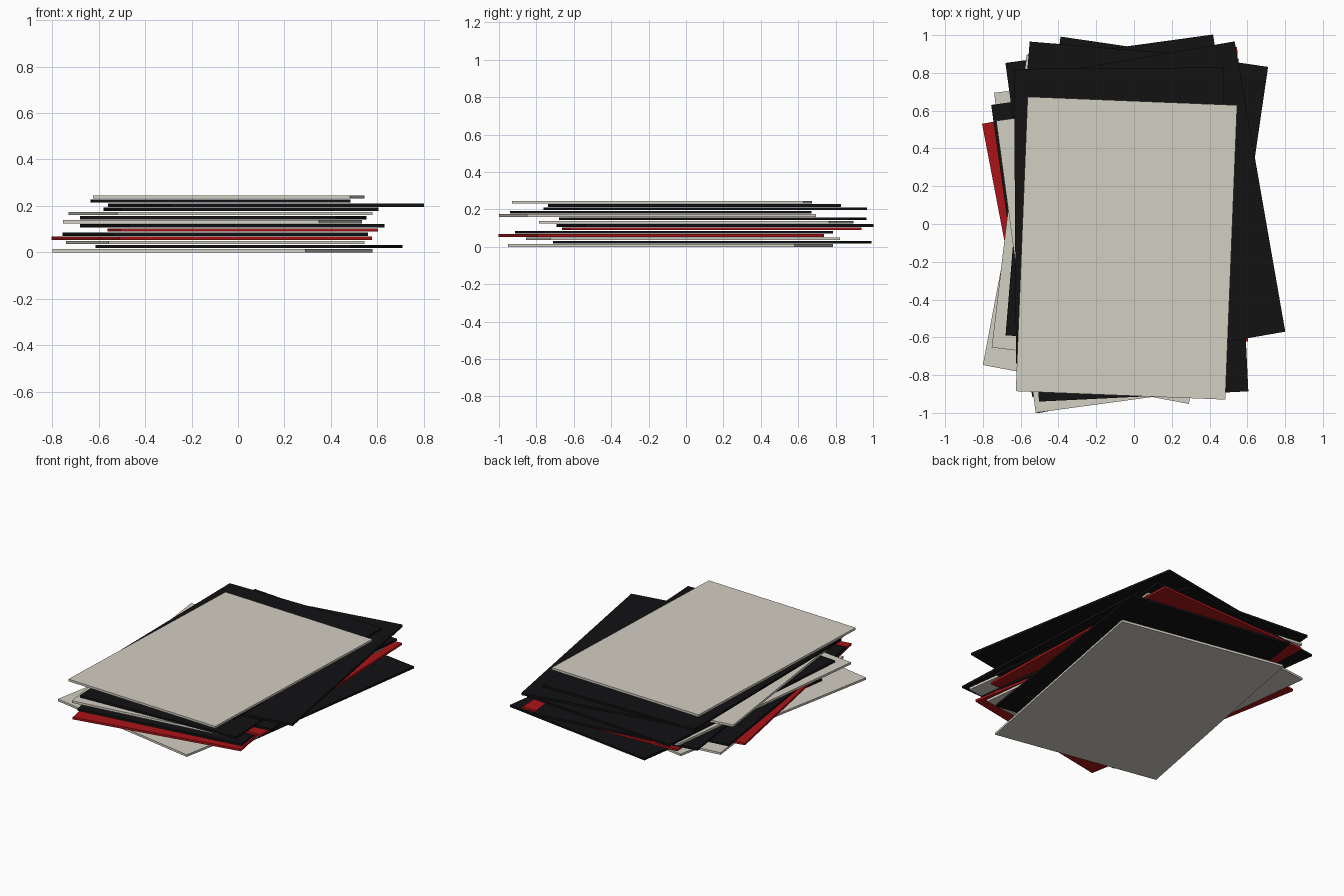
import bpy, math

if "Cube" in bpy.data.objects:
    bpy.data.objects.remove(bpy.data.objects["Cube"])

W, H = 1.11, 1.56          # sheet size
T, PITCH = 0.0142, 0.0178  # thickness and layer spacing


def material(name, rgb):
    m = bpy.data.materials.new(name)
    m.diffuse_color = (*rgb, 1)
    m.use_nodes = True
    m.node_tree.nodes["Principled BSDF"].inputs["Base Color"].default_value = m.diffuse_color
    return m


mats = {
    "beige": material("beige", (0.65, 0.62, 0.54)),
    "black": material("black", (0.006, 0.006, 0.007)),
    "red": material("red", (0.40, 0.007, 0.009)),
}

# Sheets from bottom to top: colour, centre x, centre y, turn in degrees
sheets = [
    ("beige", -0.11, -0.083, -10.7),
    ("black", 0.048, 0.14, -8.3),
    ("beige", -0.098, -0.015, 6.7),
    ("red", -0.113, -0.132, 10.8),
    ("black", -0.098, -0.065, 8.0),
    ("red", 0.02, 0.138, 2.1),
    ("black", -0.025, 0.155, 7.8),
    ("beige", -0.11, 0.055, -6.8),
    ("black", -0.063, 0.143, -4.7),
    ("beige", -0.075, -0.152, 7.7),
    ("black", 0.013, -0.134, 2.8),
    ("black", 0.12, 0.103, 9.9),
    ("black", -0.075, 0.045, 0.4),
    ("beige", -0.04, -0.128, -2.3),
]

for i, (colour, x, y, deg) in enumerate(sheets):
    bpy.ops.mesh.primitive_cube_add(size=1, location=(x, y, i * PITCH + T / 2),
                                    rotation=(0, 0, math.radians(deg)))
    sheet = bpy.context.object
    sheet.name = f"{colour}_sheet_{i + 1}"
    sheet.scale = (W, H, T)
    bpy.ops.object.transform_apply(location=False, rotation=False, scale=True)
    sheet.data.materials.append(mats[colour])
